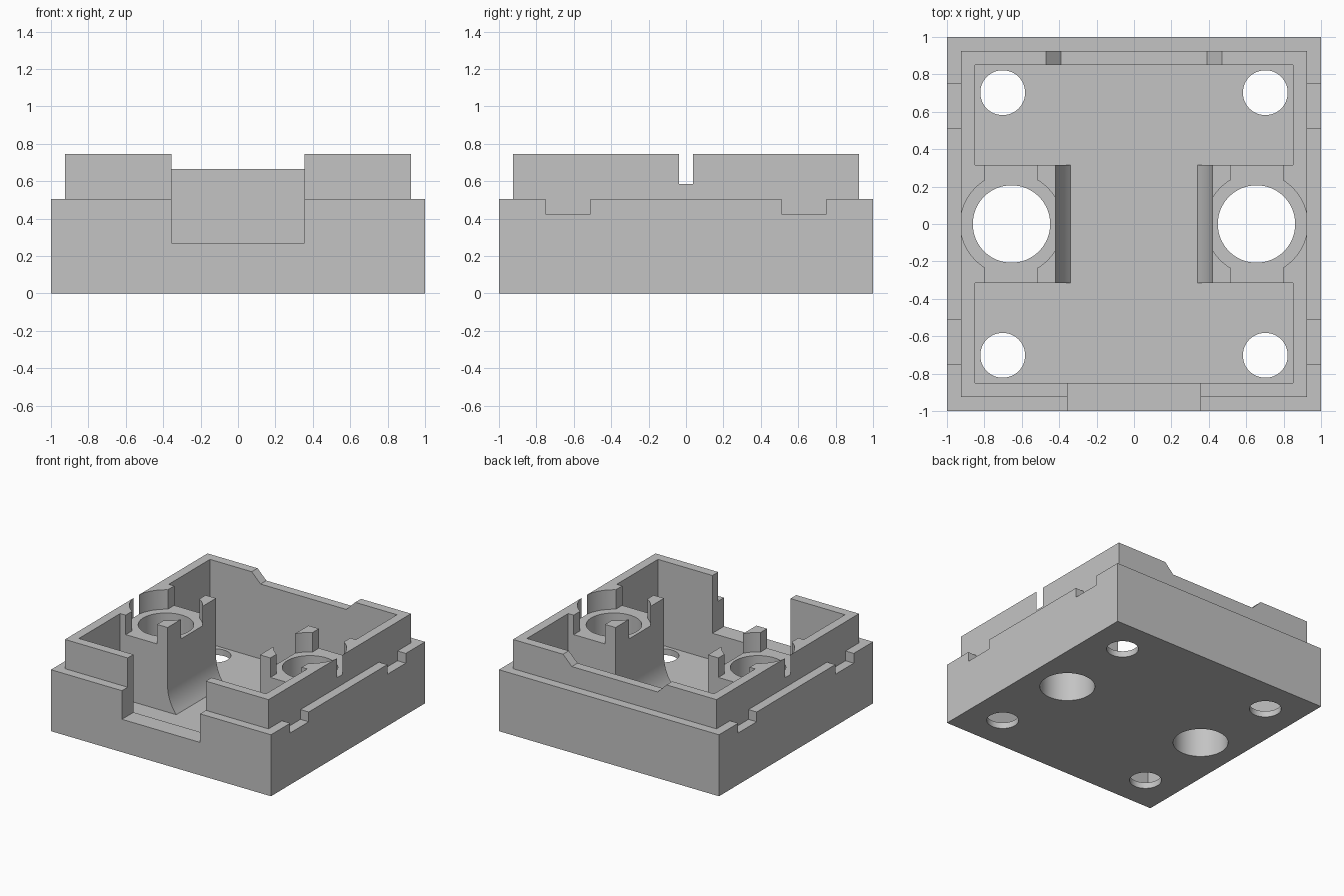
import bpy
import bmesh
import math

cube = bpy.data.objects.get("Cube")
if cube:
    bpy.data.objects.remove(cube, do_unlink=True)

grey = bpy.data.materials.new("plain grey")
grey.use_nodes = True
color = (0.55, 0.55, 0.55, 1)
grey.diffuse_color = color
grey.node_tree.nodes["Principled BSDF"].inputs["Base Color"].default_value = color


def prism(name, points, low, high, axis="z"):
    """Extrude a closed outline along z, or an x-z outline along y."""
    bm = bmesh.new()
    rings = []
    for t in (low, high):
        rings.append([bm.verts.new((a, b, t) if axis == "z" else (a, t, b))
                      for a, b in points])
    bm.faces.new(rings[0])
    bm.faces.new(rings[1])
    n = len(points)
    for i in range(n):
        j = (i + 1) % n
        bm.faces.new((rings[0][i], rings[0][j], rings[1][j], rings[1][i]))
    bmesh.ops.recalc_face_normals(bm, faces=bm.faces)
    mesh = bpy.data.meshes.new(name)
    bm.to_mesh(mesh)
    bm.free()
    mesh.materials.append(grey)
    obj = bpy.data.objects.new(name, mesh)
    bpy.context.collection.objects.link(obj)
    return obj


def box(name, x0, x1, y0, y1, z0, z1):
    return prism(name, [(x0, y0), (x1, y0), (x1, y1), (x0, y1)], z0, z1)


def cylinder(name, x, y, radius, z0, z1, sides=64):
    ring = [2 * math.pi * i / sides for i in range(sides)]
    return prism(name, [(x + radius * math.cos(a), y + radius * math.sin(a))
                        for a in ring], z0, z1)


def combine(target, tool, operation="DIFFERENCE"):
    mod = target.modifiers.new(tool.name, "BOOLEAN")
    mod.operation = operation
    mod.solver = "EXACT"
    mod.object = tool
    bpy.context.view_layer.objects.active = target
    bpy.ops.object.modifier_apply(modifier=mod.name)
    bpy.data.objects.remove(tool, do_unlink=True)


OUTER, LIP, INNER = 1.0, 0.925, 0.85
FLOOR, SHOULDER, TOP, LEDGE = 0.05, 0.505, 0.745, 0.585
TOWER_X, TOWER_HALF = 0.655, 0.315

# Stepped outer shell with a hollow inside
housing = box("housing", -OUTER, OUTER, -OUTER, OUTER, 0, SHOULDER)
combine(housing, box("lip", -LIP, LIP, -LIP, LIP, 0.2, TOP), "UNION")
combine(housing, box("cavity", -INNER, INNER, -INNER, INNER, FLOOR, 1))

# Towers on both sides, with a curved foot towards the middle
radius, sweep, steps = 0.342, math.radians(40), 10
foot = []
for i in range(steps + 1):
    a = sweep * (1 - i / steps)
    foot.append((0.42 - radius * (1 - math.cos(a)),
                 FLOOR + 0.22 - radius * math.sin(a)))
profile = [(0.34, 0.02)] + foot + [(0.42, TOP), (0.9, TOP), (0.9, 0.02)]
for s in (-1, 1):
    outline = [(s * x, z) for x, z in profile]
    combine(housing, prism("tower", outline, -TOWER_HALF, TOWER_HALF, "y"), "UNION")

for s in (-1, 1):
    # Round seat, cross slot and through bore of each tower
    combine(housing, cylinder("seat", s * TOWER_X, 0, 0.273, LEDGE, 1))
    xs = sorted((s * 0.515, s * 0.80))
    combine(housing, box("slot", *xs, -0.33, 0.33, LEDGE, 1))
    combine(housing, cylinder("bore", s * TOWER_X, 0, 0.207, -0.1, 0.9))
    for t in (-1, 1):
        # Corner screw holes and clip notches in the shoulder
        combine(housing, cylinder("screw_hole", s * 0.702, t * 0.702, 0.12, -0.1, 0.2, 48))
        xs = sorted((s * LIP, s * 1.1))
        ys = sorted((t * 0.51, t * 0.75))
        combine(housing, box("clip_notch", *xs, *ys, 0.425, 0.6))

# Front opening and shallow chamfered dip in the back wall
combine(housing, box("front_opening", -0.355, 0.355, -1.1, -0.8, 0.27, 1))
dip = [(-0.39, 0.665), (0.39, 0.665), (0.47, TOP), (0.47, 0.9), (-0.47, 0.9), (-0.47, TOP)]
combine(housing, prism("back_dip", dip, 0.8, 1.1, "y"))

# Smooth the round walls, keep the edges crisp
bpy.ops.object.select_all(action="DESELECT")
housing.select_set(True)
bpy.context.view_layer.objects.active = housing
bpy.ops.object.shade_smooth_by_angle(angle=math.radians(30))
